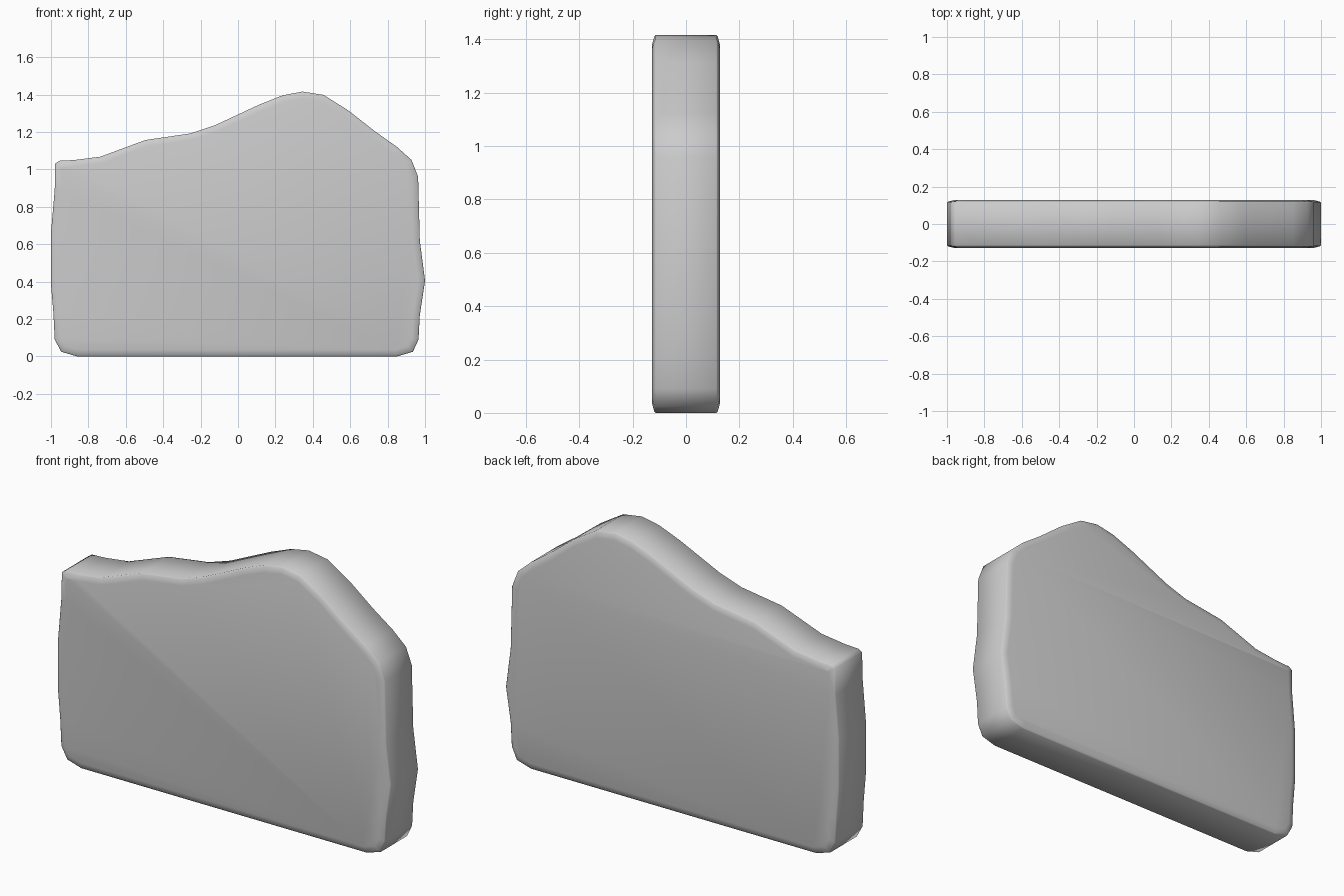
import bpy, bmesh, math

if "Cube" in bpy.data.objects:
    bpy.data.objects.remove(bpy.data.objects["Cube"])

# Outline of the slab in the x-z plane, counter-clockwise seen from the front
outline = [
    (-0.86, 0.0), (0.85, 0.0), (0.935, 0.025), (0.965, 0.09), (0.972, 0.22),
    (1.0, 0.405), (0.972, 0.62), (0.963, 0.96), (0.928, 1.05), (0.85, 1.12),
    (0.73, 1.205), (0.59, 1.315), (0.457, 1.398), (0.345, 1.416), (0.24, 1.396),
    (0.115, 1.347), (-0.125, 1.235), (-0.255, 1.192), (-0.495, 1.157),
    (-0.735, 1.068), (-0.875, 1.05), (-0.955, 1.046), (-0.977, 1.032),
    (-0.98, 0.89), (-1.0, 0.66), (-1.0, 0.385), (-0.987, 0.235), (-0.98, 0.09),
    (-0.945, 0.025),
]
RIM = 0.114                                    # half thickness at the rim
ROUNDING = [(0.005, 0.005), (0.03, 0.008)]     # inset and rise of each edge ring

bm = bmesh.new()
front = bm.faces.new([bm.verts.new((x, -RIM, z)) for x, z in outline])
back = bm.faces.new([bm.verts.new((x, RIM, z)) for x, z in reversed(outline)])

# Side wall between the two caps
bm.verts.ensure_lookup_table()
n = len(outline)
for i in range(n):
    j = (i + 1) % n
    bm.faces.new([bm.verts[i], bm.verts[n + n - 1 - i],
                  bm.verts[n + n - 1 - j], bm.verts[j]])
bmesh.ops.recalc_face_normals(bm, faces=bm.faces[:])

# Rounded edges on both caps
for inset, rise in ROUNDING:
    bmesh.ops.inset_region(bm, faces=[front, back], thickness=inset,
                           depth=rise, use_even_offset=True)

mesh = bpy.data.meshes.new("stone_slab")
bm.to_mesh(mesh)
bm.free()
slab = bpy.data.objects.new("stone_slab", mesh)
bpy.context.collection.objects.link(slab)
bpy.context.view_layer.objects.active = slab
slab.select_set(True)
bpy.ops.object.shade_smooth_by_angle(angle=math.radians(50))
